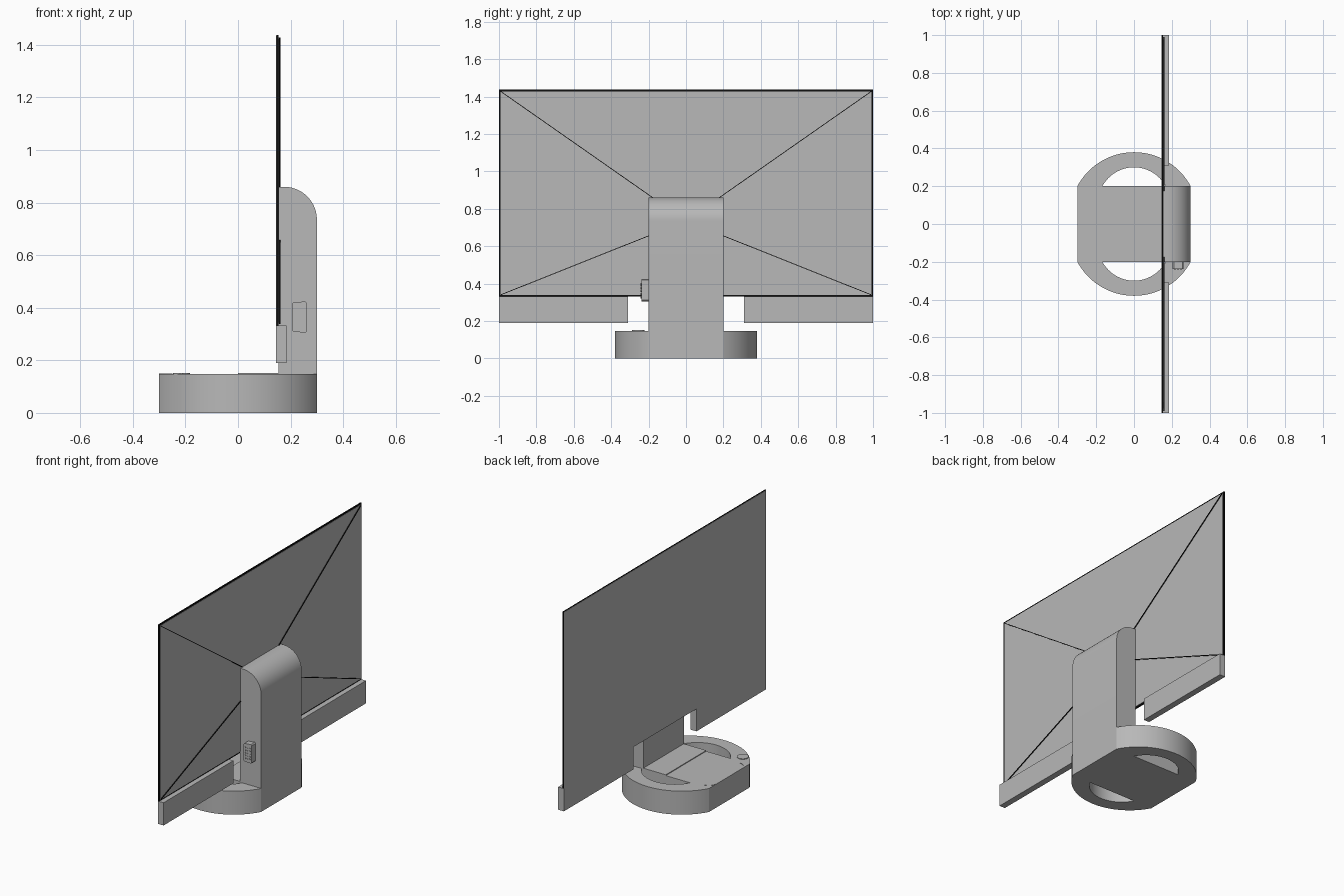
import bpy, bmesh, math
from mathutils import Vector

cube = bpy.data.objects.get("Cube")
if cube:
    bpy.data.objects.remove(cube, do_unlink=True)


def material(name, rgb):
    m = bpy.data.materials.new(name)
    m.use_nodes = True
    m.diffuse_color = (*rgb, 1)
    m.node_tree.nodes["Principled BSDF"].inputs["Base Color"].default_value = (*rgb, 1)
    return m


GREY = material("satin grey", (0.48, 0.48, 0.48))
BLACK = material("black trim", (0.005, 0.005, 0.005))


def prism(name, points, extrude, mat=GREY, smooth=False):
    """Extrude a flat 3D outline along a vector."""
    bm = bmesh.new()
    face = bm.faces.new([bm.verts.new(p) for p in points])
    new = bmesh.ops.extrude_face_region(bm, geom=[face])["geom"]
    verts = [g for g in new if isinstance(g, bmesh.types.BMVert)]
    bmesh.ops.translate(bm, verts=verts, vec=extrude)
    bmesh.ops.recalc_face_normals(bm, faces=bm.faces)
    mesh = bpy.data.meshes.new(name)
    bm.to_mesh(mesh)
    bm.free()
    mesh.materials.append(mat)
    ob = bpy.data.objects.new(name, mesh)
    bpy.context.collection.objects.link(ob)
    if smooth:
        bpy.ops.object.select_all(action="DESELECT")
        ob.select_set(True)
        bpy.context.view_layer.objects.active = ob
        bpy.ops.object.shade_smooth_by_angle(angle=math.radians(30))
    return ob


def box(name, x, y, z, mat=GREY):
    pts = [(x[0], y[0], z[0]), (x[1], y[0], z[0]), (x[1], y[1], z[0]), (x[0], y[1], z[0])]
    return prism(name, pts, (0, 0, z[1] - z[0]), mat)


def arc(cx, cy, r, start, end, steps):
    return [(cx + r * math.cos(start + (end - start) * i / steps),
             cy + r * math.sin(start + (end - start) * i / steps)) for i in range(steps + 1)]


# Base: straight middle strip with a pierced arch on each side
TOP = 0.147
box("base_strip", (-0.3, 0.3), (-0.2, 0.2), (0, TOP))
box("base_step", (0, 0.16), (-0.2, 0.2), (TOP, 0.152))
outer = math.asin(0.16 / 0.34)
inner = math.asin(0.09 / 0.19)
for side, label in ((1, "back"), (-1, "front")):
    outline = arc(0, 0.04, 0.34, outer, math.pi - outer, 40)
    outline += arc(0, 0.11, 0.19, math.pi - inner, inner, 32)
    prism(label + "_base_arch", [(x, side * y, 0) for x, y in outline], (0, 0, TOP), GREY, True)
    # Raised corner trim on the strip
    trim = arc(-0.25, 0.13, 0.05, math.pi, math.pi / 2, 10)
    trim += arc(-0.25, 0.13, 0.046, math.pi / 2, math.pi, 10)
    prism(label + "_corner_trim", [(x, side * y, TOP) for x, y in trim], (0, 0, 0.002))

# Small button on the base
prism("base_button", [(x, y, TOP) for x, y in arc(-0.215, -0.255, 0.033, 0, 1.9 * math.pi, 20)],
      (0, 0, 0.004))

# Upright arm with a rounded top
profile = [(0.155, 0.14), (0.3, 0.14)] + arc(0.175, 0.735, 0.125, 0, math.pi / 2, 20) + [(0.155, 0.86)]
prism("arm", [(x, -0.2, z) for x, z in profile], (0, 0.4, 0), GREY, True)

# Screen: black core with grey front and back plates
box("screen_core", (0.147, 0.154), (-1, 1), (0.33, 1.437), BLACK)
box("screen_front", (0.145, 0.147), (-0.998, 0.998), (0.33, 1.435))
box("screen_back", (0.154, 0.156), (-0.991, 0.991), (0.339, 1.428))

# Diagonal ribs running from the screen corners to the arm
for y in (-0.99, 0.99):
    for z in (0.34, 1.427):
        a, b = Vector((0.156, y, z)), Vector((0.156, 0, 0.735))
        side = (b - a).cross(Vector((1, 0, 0))).normalized() * 0.002
        prism("diagonal_rib", [a + side, a - side, b - side, b + side], (0.005, 0, 0), BLACK)

# Lower bars either side of the arm
box("front_lower_bar", (0.145, 0.185), (-1, -0.31), (0.19, 0.332))
box("back_lower_bar", (0.145, 0.185), (0.31, 1), (0.19, 0.332))

# Cable connector with rows of pins
shell = [(0.205, 0.315), (0.211, 0.309), (0.256, 0.305), (0.262, 0.311),
         (0.262, 0.418), (0.256, 0.424), (0.211, 0.42), (0.205, 0.414)]
prism("connector", [(x, -0.2, z) for x, z in shell], (0, -0.039, 0))
for col in range(3):
    for row in range(5):
        cx, cz = 0.218 + 0.015 * col, 0.329 + 0.017 * row - 0.004 * (col % 2)
        pin = arc(cx, cz, 0.005, 0, 1.8 * math.pi, 9)
        prism("connector_pin", [(x, -0.239, z) for x, z in pin], (0, -0.003, 0))
